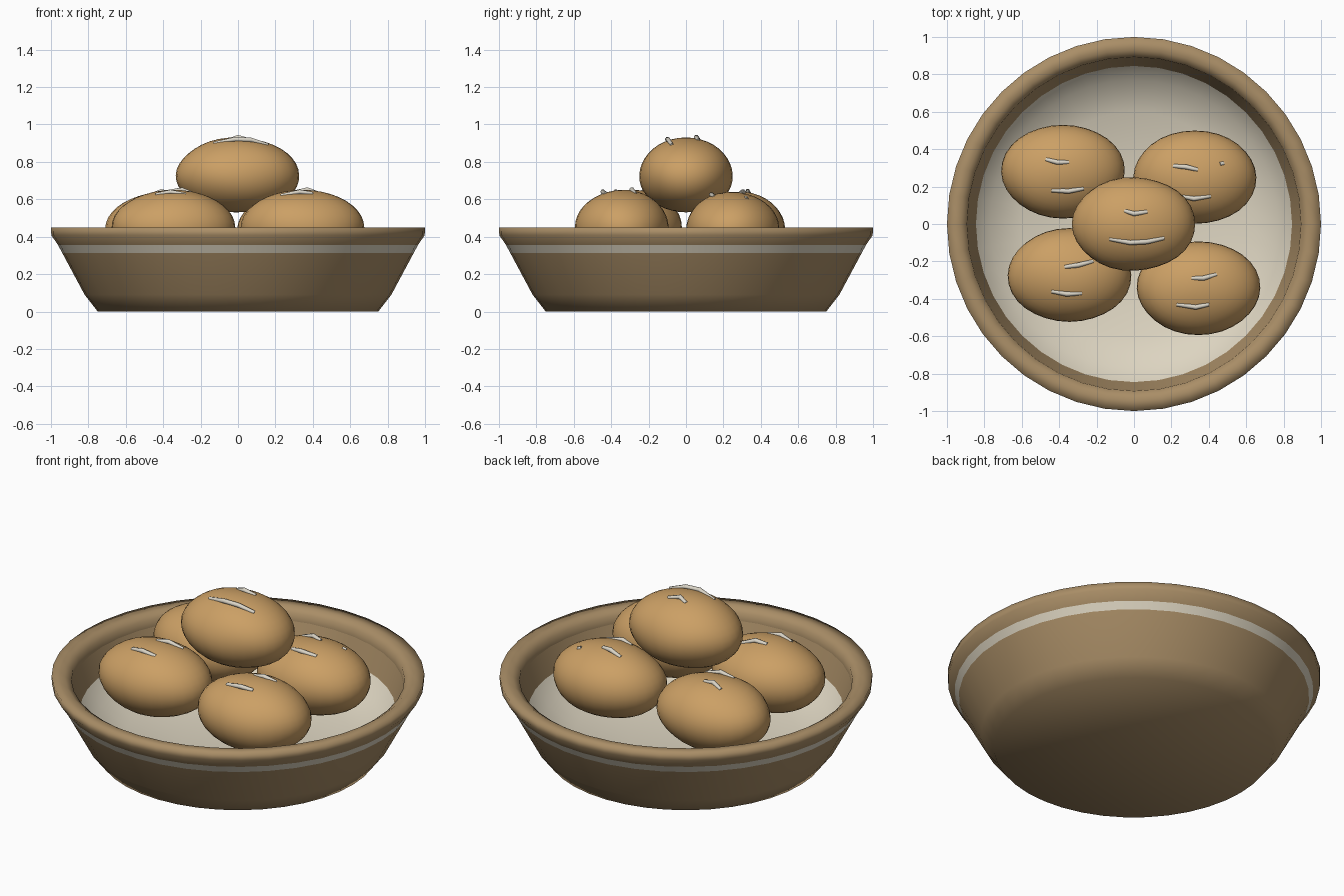
import bpy
import bmesh
from math import cos, sin, pi, sqrt

cube = bpy.data.objects.get("Cube")
if cube:
    bpy.data.objects.remove(cube, do_unlink=True)

SIDES = 40


def material(name, color):
    m = bpy.data.materials.new(name)
    m.use_nodes = True
    m.diffuse_color = (*color, 1)
    bsdf = next(n for n in m.node_tree.nodes if n.type == 'BSDF_PRINCIPLED')
    bsdf.inputs["Base Color"].default_value = (*color, 1)
    bsdf.inputs["Roughness"].default_value = 0.8
    return m


clay = material("clay brown", (0.40, 0.27, 0.135))
cream = material("cream glaze", (0.72, 0.66, 0.53))
crust = material("golden skin", (0.60, 0.35, 0.13))
pale = material("pale marks", (0.70, 0.66, 0.57))


def finish(name, bm, mat):
    mesh = bpy.data.meshes.new(name)
    bm.to_mesh(mesh)
    bm.free()
    obj = bpy.data.objects.new(name, mesh)
    bpy.context.collection.objects.link(obj)
    mesh.materials.append(mat)
    for p in mesh.polygons:
        p.use_smooth = True
    return obj


def lathe(name, profile, mat):
    """Turn an (r, z) profile round the z axis; it runs up the outside, down the inside."""
    bm = bmesh.new()
    rings = []
    for r, z in profile:
        if r == 0:
            rings.append([bm.verts.new((0, 0, z))] * SIDES)
        else:
            rings.append([bm.verts.new((r * cos(2 * pi * i / SIDES),
                                        r * sin(2 * pi * i / SIDES), z))
                          for i in range(SIDES)])
    for a, b in zip(rings, rings[1:]):
        for i in range(SIDES):
            j = (i + 1) % SIDES
            corners = dict.fromkeys((a[i], a[j], b[j], b[i]))
            bm.faces.new(list(corners))
    return finish(name, bm, mat)


# Bowl: outside wall, glazed band, thick rim, inner wall and glazed inside
lathe("bowl_body", [(0, 0), (0.75, 0), (0.82, 0.09), (0.94, 0.314)], clay)
lathe("bowl_band", [(0.94, 0.314), (0.962, 0.355)], cream)
lathe("bowl_rim", [(0.962, 0.355), (0.998, 0.408), (1.0, 0.45),
                   (0.93, 0.45), (0.893, 0.425), (0.889, 0.38)], clay)
lathe("bowl_inner_wall", [(0.889, 0.38), (0.845, 0.25)], clay)
lathe("bowl_lining", [(0.845, 0.25), (0.77, 0.165), (0.6, 0.1), (0.3, 0.06), (0, 0.05)], cream)

# Rounded loaves: half sizes shared, each with its centre and surface marks
RX, RY, RZ = 0.33, 0.25, 0.2


def loaf(name, centre):
    cx, cy, cz = centre
    bm = bmesh.new()
    bmesh.ops.create_uvsphere(bm, u_segments=32, v_segments=20, radius=1)
    for v in bm.verts:
        x, y, z = v.co
        lump = 1 + 0.012 * sin(4 * x + 3 * z + cx * 5) * cos(3 * y - cy * 5)
        v.co = (cx + RX * x * lump, cy + RY * y * lump, cz + RZ * z * lump)
    return finish(name, bm, crust)


def mark(name, centre, path):
    """A thin bent strip on the top of a loaf, lifted at its bend and sunk at its ends."""
    cx, cy, cz = centre
    curve = bpy.data.curves.new(name, 'CURVE')
    curve.dimensions = '3D'
    curve.bevel_depth = 0.013
    curve.bevel_resolution = 1
    curve.use_fill_caps = True
    spline = curve.splines.new('POLY')
    spline.points.add(len(path) - 1)
    for i, (p, (x, y)) in enumerate(zip(spline.points, path)):
        u, v = (x - cx) / RX, (y - cy) / RY
        end = i in (0, len(path) - 1)
        lift = -0.004 if end else 0.008
        p.co = (x, y, cz + RZ * sqrt(max(0, 1 - u * u - v * v)) + lift, 1)
        p.radius = 0.8 if end else 1
    curve.materials.append(pale)
    obj = bpy.data.objects.new(name, curve)
    bpy.context.collection.objects.link(obj)


loaves = {
    "back_right_loaf": ((-0.38, 0.28, 0.44), [
        [(-0.47, 0.345), (-0.41, 0.33), (-0.35, 0.33)],
        [(-0.44, 0.18), (-0.35, 0.175), (-0.27, 0.19)]]),
    "back_left_loaf": ((0.325, 0.25, 0.44), [
        [(0.21, 0.31), (0.28, 0.305), (0.34, 0.29)],
        [(0.25, 0.15), (0.32, 0.135), (0.41, 0.15)],
        [(0.46, 0.32), (0.48, 0.325)]]),
    "front_right_loaf": ((-0.345, -0.273, 0.45), [
        [(-0.37, -0.23), (-0.30, -0.22), (-0.22, -0.20)],
        [(-0.44, -0.36), (-0.36, -0.375), (-0.28, -0.37)]]),
    "front_left_loaf": ((0.345, -0.343, 0.45), [
        [(0.31, -0.29), (0.37, -0.29), (0.44, -0.27)],
        [(0.23, -0.43), (0.33, -0.445), (0.40, -0.43)]]),
    "top_loaf": ((0, 0, 0.73), [
        [(-0.05, 0.07), (0, 0.055), (0.07, 0.065)],
        [(-0.13, -0.08), (-0.02, -0.1), (0.07, -0.095), (0.16, -0.075)]]),
}
for name, (centre, marks) in loaves.items():
    loaf(name, centre)
    for i, path in enumerate(marks):
        mark(f"{name}_mark_{i + 1}", centre, path)
